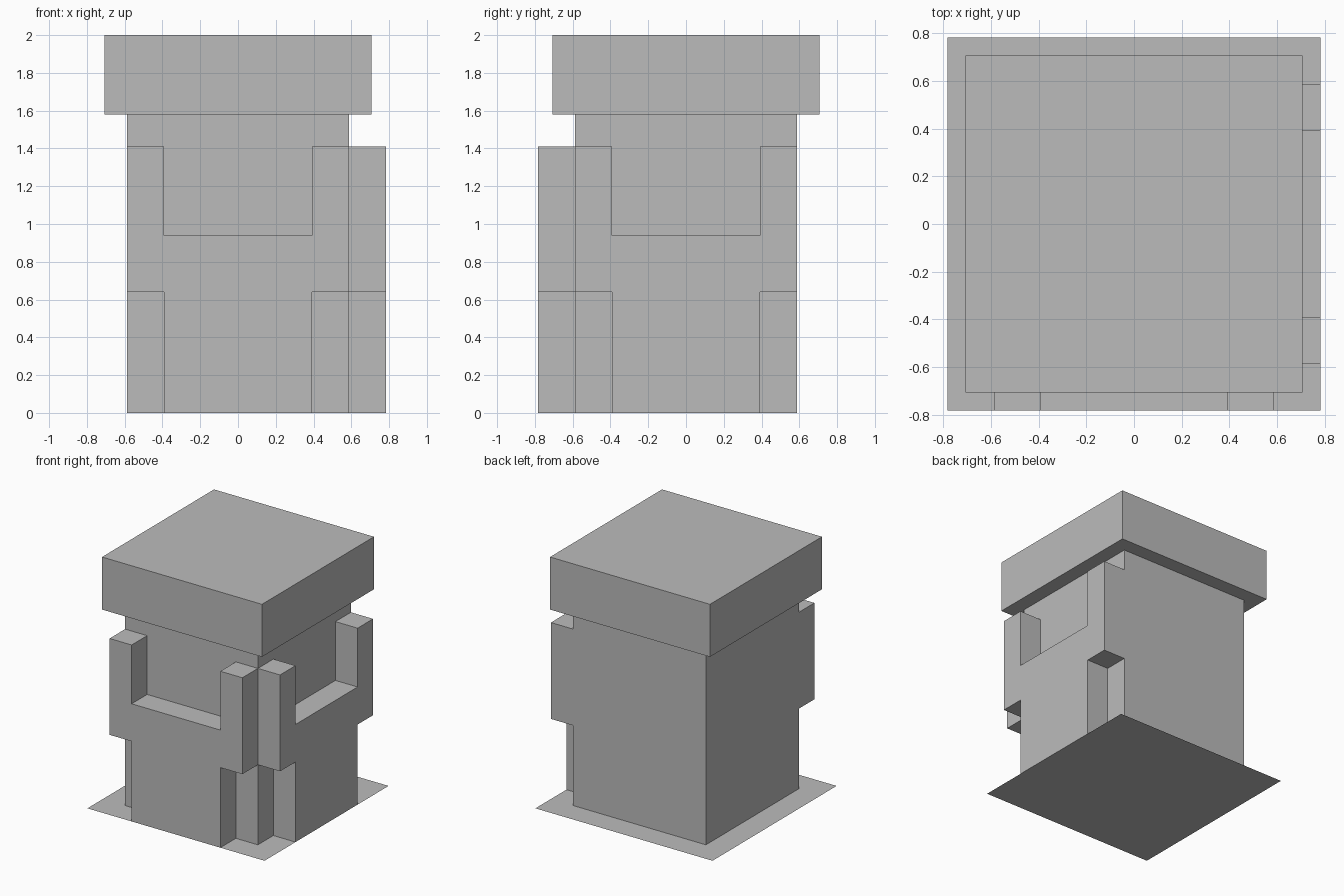
import bpy
import math
from mathutils import Matrix

if "Cube" in bpy.data.objects:
    bpy.data.objects.remove(bpy.data.objects["Cube"], do_unlink=True)

# One plain grey for the whole pillar
grey = bpy.data.materials.new("plain_grey")
grey.use_nodes = True
colour = (0.5, 0.5, 0.5, 1)
grey.diffuse_color = colour
grey.node_tree.nodes["Principled BSDF"].inputs["Base Color"].default_value = colour

CORE = 0.587    # half width of the core
OUTER = 0.783   # half width of the ground plate and reach of the panels
INNER = 0.392   # half width of the narrow panel foot


def make_object(name, verts, faces):
    mesh = bpy.data.meshes.new(name)
    mesh.from_pydata(verts, [], faces)
    mesh.materials.append(grey)
    obj = bpy.data.objects.new(name, mesh)
    bpy.context.collection.objects.link(obj)
    return obj


def prism(name, outline, y_front, y_back):
    """Extrude a counter-clockwise x-z outline along y."""
    n = len(outline)
    verts = [(x, y, z) for y in (y_front, y_back) for x, z in outline]
    faces = [tuple(range(n)), tuple(reversed(range(n, 2 * n)))]
    faces += [(i, i + n, (i + 1) % n + n, (i + 1) % n) for i in range(n)]
    return make_object(name, verts, faces)


def block(name, half, low, high):
    outline = [(-half, low), (half, low), (half, high), (-half, high)]
    return prism(name, outline, -half, half)


# Core and overhanging cap
block("core", CORE, 0, 1.58)
block("cap", 0.707, 1.58, 2)

# Thin sheet on the ground
make_object("ground_plate",
            [(-OUTER, -OUTER, 0), (OUTER, -OUTER, 0), (OUTER, OUTER, 0), (-OUTER, OUTER, 0)],
            [(0, 1, 2, 3)])

# Raised panels: narrow foot, wide middle, two upright arms
half_outline = [(INNER, 0), (INNER, 0.64), (CORE, 0.64),
                (CORE, 1.41), (INNER, 1.41), (INNER, 0.94)]
outline = half_outline + [(-x, z) for x, z in reversed(half_outline)]
for name, turn in (("front_panel", 0), ("left_panel", math.pi / 2)):
    panel = prism(name, outline, -OUTER, -CORE)
    panel.data.transform(Matrix.Rotation(turn, 4, "Z"))
